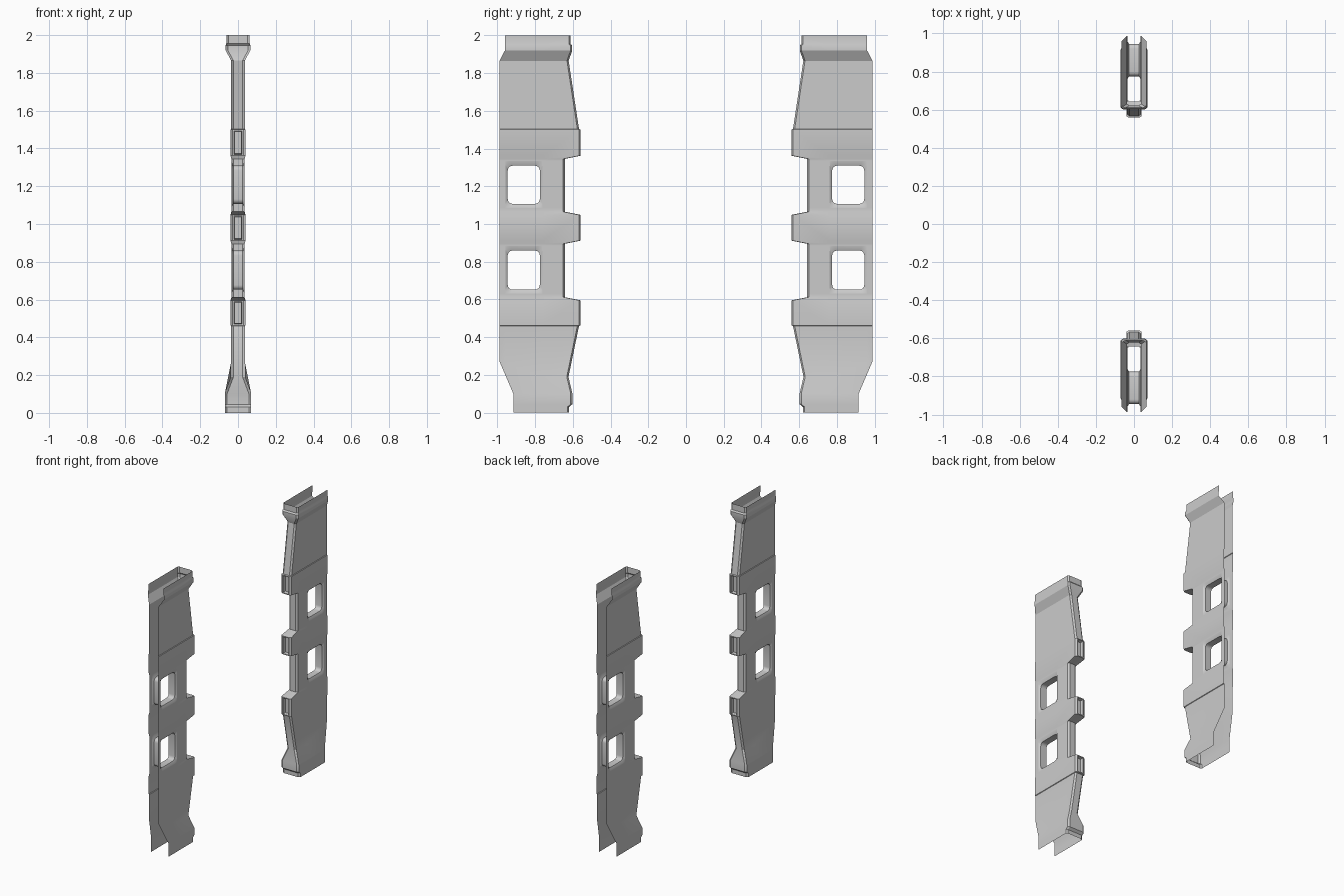
import bpy, bmesh, math

if "Cube" in bpy.data.objects:
    bpy.data.objects.remove(bpy.data.objects["Cube"])

# cross-section rows: z at inner edge, z at outer edge, inner y, outer y, half width
ROWS = [
    (0.00, 0.00, 0.620, 0.915, 0.070), (0.03, 0.03, 0.620, 0.915, 0.070),
    (0.045, 0.045, 0.602, 0.915, 0.070), (0.10, 0.10, 0.602, 0.915, 0.070),
    (0.19, 0.27, 0.623, 0.988, 0.036), (0.46, 0.46, 0.567, 0.988, 0.036),
    (0.463, 0.463, 0.558, 0.988, 0.040), (0.595, 0.595, 0.558, 0.988, 0.040),
    (0.612, 0.612, 0.642, 0.988, 0.035), (0.63, 0.63, 0.642, 0.988, 0.035),
    (0.885, 0.885, 0.642, 0.988, 0.035), (0.895, 0.895, 0.642, 0.988, 0.035),
    (0.912, 0.912, 0.558, 0.988, 0.040), (1.048, 1.048, 0.558, 0.988, 0.040),
    (1.065, 1.065, 0.642, 0.988, 0.035), (1.085, 1.085, 0.642, 0.988, 0.035),
    (1.335, 1.335, 0.642, 0.988, 0.035), (1.345, 1.345, 0.642, 0.988, 0.035),
    (1.362, 1.362, 0.558, 0.988, 0.040), (1.50, 1.50, 0.558, 0.988, 0.040),
    (1.503, 1.503, 0.567, 0.988, 0.036), (1.865, 1.865, 0.622, 0.988, 0.036),
    (1.92, 1.92, 0.603, 0.96, 0.066), (1.945, 1.945, 0.603, 0.96, 0.066),
    (1.955, 1.955, 0.612, 0.96, 0.062), (2.00, 2.00, 0.612, 0.96, 0.062),
]
TABS, WINDOWS = (6, 12, 18), (9, 15)      # row indices where these start
CELL_Y = (0.76, 0.96)
WIN_Y = (0.775, 0.945)


def section(zi, zo, yi, yo, h):
    """Open U-shaped section with chamfered inner corners."""
    c2 = min(CELL_Y[1], yo - 0.02)
    half = [(h, yo), (h, c2), (h, CELL_Y[0]), (h, yi + 0.009), (h - 0.012, yi)]
    pts = half + [(-x, y) for x, y in reversed(half)]
    return [(x, y, zi + (zo - zi) * max(0, (y - CELL_Y[0]) / (yo - CELL_Y[0])))
            for x, y in pts]


def ring(bm, x, y0, y1, z0, z1, r, n=4):
    """Rounded rectangle of vertices (r = 0 stacks them on the corners)."""
    out = []
    for k, (cy, cz) in enumerate([(y1 - r, z1 - r), (y0 + r, z1 - r),
                                  (y0 + r, z0 + r), (y1 - r, z0 + r)]):
        for j in range(n + 1):
            a = math.pi / 2 * (k + j / n)
            out.append(bm.verts.new((x, cy + r * math.cos(a), cz + r * math.sin(a))))
    return out


def window(bm, z0, z1, h):
    """Bevelled window tunnel joining both side plates."""
    w0, w1 = z0 + 0.022, z1 - 0.026
    specs = [(h, *CELL_Y, z0, z1, 0),
             (h, CELL_Y[0] + 0.002, CELL_Y[1] - 0.002, z0 + 0.002, z1 - 0.002, 0.025),
             (h - 0.010, *WIN_Y, w0, w1, 0.025)]
    specs += [(-s[0], *s[1:]) for s in reversed(specs)]
    rings = [ring(bm, *s) for s in specs]
    m = len(rings[0])
    for a, b in zip(rings, rings[1:]):
        for i in range(m):
            j = (i + 1) % m
            bm.faces.new((a[i], a[j], b[j], b[i]))


def jamb(name, sign):
    bm = bmesh.new()
    rows = [[bm.verts.new(p) for p in section(*r)] for r in ROWS]
    tab_faces = []
    # shell plates and inner edge
    for r in range(len(rows) - 1):
        for i in range(9):
            if r in WINDOWS and i in (1, 7):
                continue
            a, b = rows[r], rows[r + 1]
            f = bm.faces.new((a[i], b[i], b[i + 1], a[i + 1]))
            if r in TABS and i == 4:
                tab_faces.append(f)
    # recessed sockets in the three tabs
    bm.normal_update()
    bmesh.ops.inset_individual(bm, faces=tab_faces, thickness=0.009)
    bmesh.ops.inset_individual(bm, faces=tab_faces, thickness=0.006, depth=-0.022)
    for r in WINDOWS:
        window(bm, ROWS[r][0], ROWS[r + 1][0], ROWS[r][4])
    bmesh.ops.remove_doubles(bm, verts=bm.verts, dist=0.0002)
    # opposite side of the doorway
    if sign < 0:
        for v in bm.verts:
            v.co.y *= -1
        bmesh.ops.reverse_faces(bm, faces=bm.faces)
    me = bpy.data.meshes.new(name)
    bm.to_mesh(me)
    bm.free()
    ob = bpy.data.objects.new(name, me)
    bpy.context.collection.objects.link(ob)
    bpy.context.view_layer.objects.active = ob
    ob.select_set(True)
    bpy.ops.object.shade_smooth_by_angle(angle=math.radians(25))
    ob.select_set(False)


jamb("front_door_jamb", -1)
jamb("back_door_jamb", 1)
